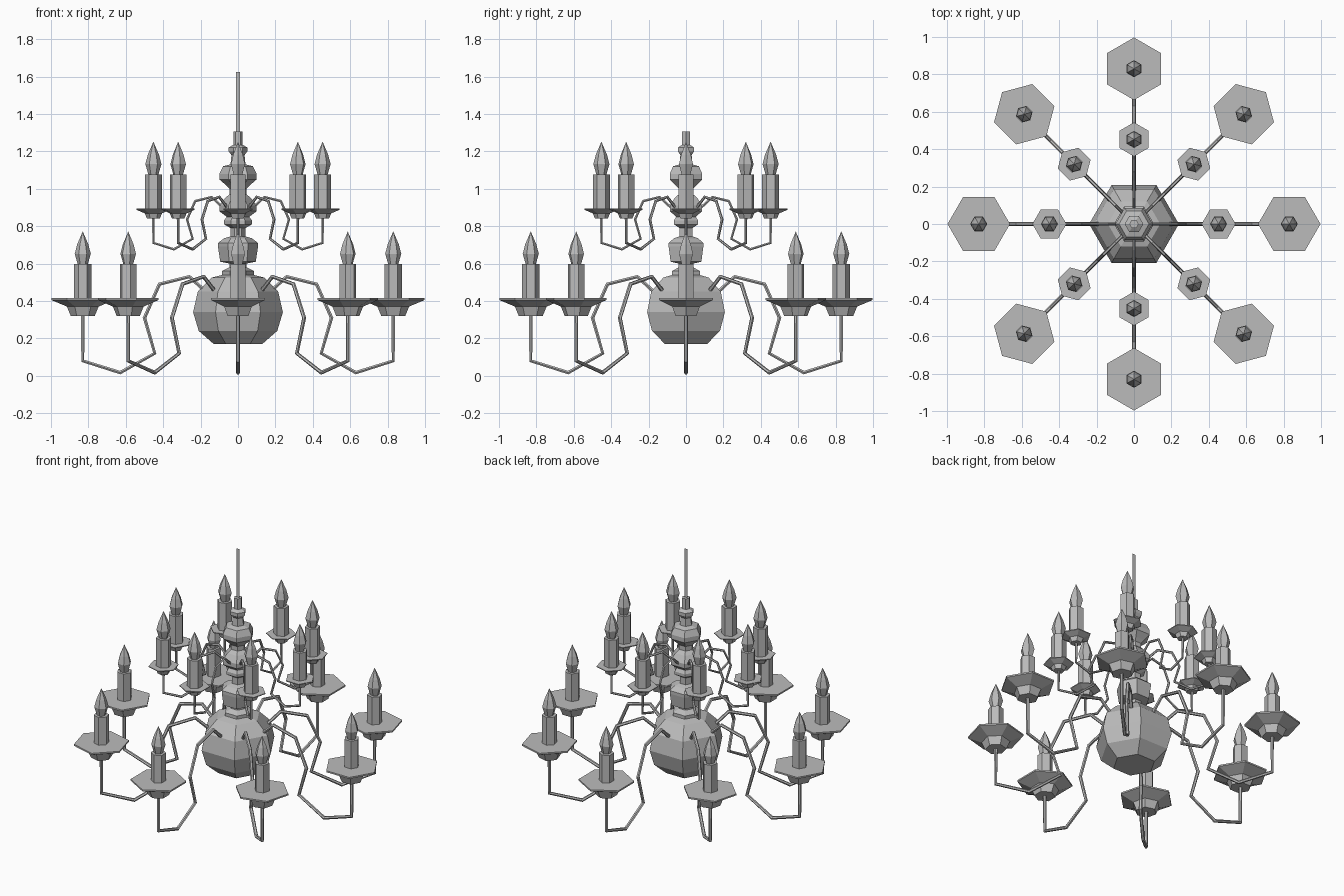
import bpy, bmesh
from math import cos, sin, pi, radians

cube = bpy.data.objects.get("Cube")
if cube:
    bpy.data.objects.remove(cube, do_unlink=True)

grey = bpy.data.materials.new("grey_metal")
grey.use_nodes = True
grey.diffuse_color = (0.5, 0.5, 0.5, 1)
grey.node_tree.nodes["Principled BSDF"].inputs["Base Color"].default_value = (0.5, 0.5, 0.5, 1)


def place(name, data, angle=0.0):
    """Add an object turned about the central axis."""
    ob = bpy.data.objects.new(name, data)
    ob.rotation_euler.z = angle
    bpy.context.collection.objects.link(ob)
    return ob


def lathe(name, profile, offset=0.0, base=0.0, sides=6):
    """Flat-sided turned mesh from (radius, height) points, bottom to top."""
    bm = bmesh.new()
    rings = []
    for r, z in profile:
        count = sides if r > 0 else 1
        rings.append([bm.verts.new((offset + r * cos(2 * pi * i / sides),
                                    r * sin(2 * pi * i / sides), base + z))
                      for i in range(count)])
    for low, high in zip(rings, rings[1:]):
        for i in range(sides):
            j = (i + 1) % sides
            if len(high) == 1:
                bm.faces.new((low[i], low[j], high[0]))
            else:
                bm.faces.new((low[i], low[j], high[j], high[i]))
    bm.faces.new(rings[0][::-1])
    if len(rings[-1]) > 1:
        bm.faces.new(rings[-1])
    mesh = bpy.data.meshes.new(name)
    bm.to_mesh(mesh)
    bm.free()
    mesh.materials.append(grey)
    return mesh


def tube(name, path, radius):
    """Bent rod in the xz plane."""
    curve = bpy.data.curves.new(name, "CURVE")
    curve.dimensions = "3D"
    curve.bevel_depth = radius
    curve.bevel_resolution = 1
    curve.use_fill_caps = True
    line = curve.splines.new("POLY")
    line.points.add(len(path) - 1)
    for p, (x, z) in zip(line.points, path):
        p.co = (x, 0, z, 1)
    line.use_smooth = False
    curve.materials.append(grey)
    return curve


# Central body and turned column
place("ball", lathe("ball", [(0.13, 0.17), (0.21, 0.24), (0.24, 0.34),
                             (0.215, 0.45), (0.14, 0.525), (0.08, 0.54)]))
place("column", lathe("column", [
    (0.085, 0.53), (0.085, 0.56), (0.045, 0.58), (0.045, 0.6), (0.095, 0.61),
    (0.107, 0.69), (0.107, 0.71), (0.075, 0.735), (0.04, 0.745), (0.04, 0.79),
    (0.075, 0.81), (0.075, 0.83), (0.06, 0.85), (0.1, 0.88), (0.1, 0.91),
    (0.07, 0.95), (0.045, 0.97), (0.045, 1.0), (0.065, 1.02), (0.1, 1.05),
    (0.1, 1.08), (0.08, 1.12), (0.04, 1.13), (0.035, 1.18), (0.05, 1.2),
    (0.05, 1.22), (0.025, 1.235), (0.025, 1.305)]))

# Flat hanging strip
strip = bpy.data.meshes.new("hanging_strip")
strip.from_pydata([(-0.012, 0, 1.3), (0.012, 0, 1.3), (0.012, 0, 1.625), (-0.012, 0, 1.625)],
                  [], [(0, 1, 2, 3)])
strip.materials.append(grey)
place("hanging_strip", strip)

# Shared shapes for both tiers
ARM = [(0.14, 0.42), (0.26, 0.53), (0.42, 0.49), (0.5, 0.31), (0.445, 0.12),
       (0.63, 0.017), (0.83, 0.08), (0.83, 0.34)]
DISH = [(0.064, 0.32), (0.085, 0.37), (0.167, 0.405), (0.167, 0.415)]
CANDLE = [(0.046, 0), (0.046, 0.185)]
FLAME = [(0.027, 0.185), (0.043, 0.24), (0.03, 0.29), (0, 0.36)]

# Each tier: name, scale, lift, rod radius
for tier, s, lift, rod in (("lower", 1.0, 0.0, 0.011), ("upper", 0.545, 0.667, 0.008)):
    reach, top = 0.83 * s, 0.412 * s + lift
    parts = {
        "arm": tube(tier + "_arm", [(x * s, z * s + lift) for x, z in ARM], rod),
        "dish": lathe(tier + "_dish", [(r * s, z * s) for r, z in DISH], reach, lift),
        "candle": lathe(tier + "_candle", CANDLE, reach, top),
        "flame": lathe(tier + "_flame", FLAME, reach, top),
    }
    for k in range(8):
        for part, data in parts.items():
            place(f"{tier}_{part}_{k + 1}", data, radians(45 * k))
